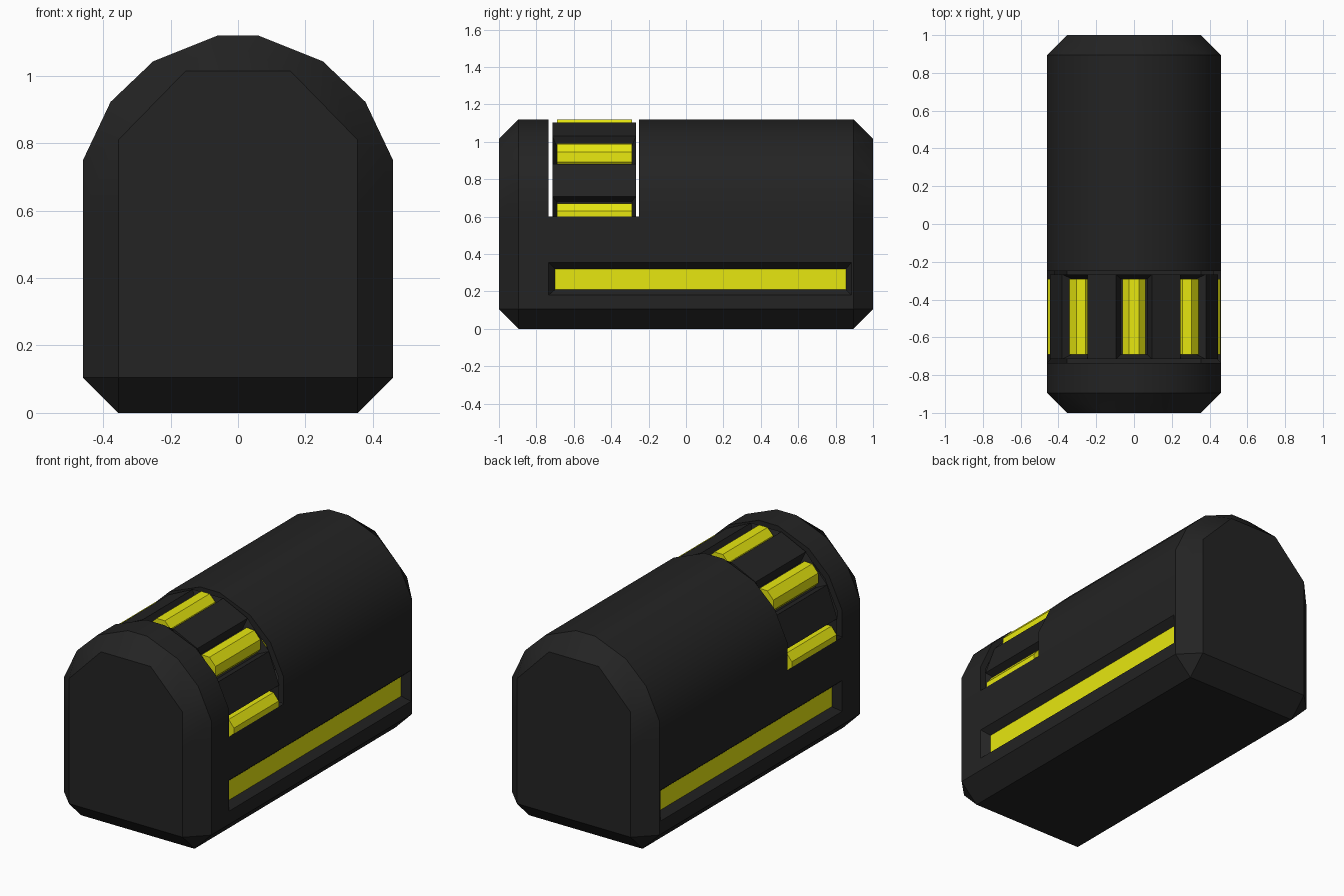
import bpy, bmesh, math
from mathutils import Vector

if "Cube" in bpy.data.objects:
    bpy.data.objects.remove(bpy.data.objects["Cube"])


def material(name, rgb):
    m = bpy.data.materials.new(name)
    m.diffuse_color = (*rgb, 1)
    m.use_nodes = True
    m.node_tree.nodes["Principled BSDF"].inputs["Base Color"].default_value = m.diffuse_color
    return m


BLACK = material("matte black", (0.017, 0.017, 0.017))
YELLOW = material("bright yellow", (0.8, 0.8, 0.005))


def face(bm, pts, mat=0):
    f = bm.faces.new([bm.verts.new(p) for p in pts])
    f.material_index = mat


def funnel(bm, outer, inner, floor_mat=0):
    """Recess: sloped walls from the outer loop to the inner loop, plus floor."""
    n = len(outer)
    for i in range(n):
        j = (i + 1) % n
        face(bm, [outer[i], outer[j], inner[j], inner[i]])
    face(bm, inner, floor_mat)


def finish(bm, name):
    bmesh.ops.remove_doubles(bm, verts=bm.verts, dist=0.0005)
    me = bpy.data.meshes.new(name)
    bm.to_mesh(me)
    bm.free()
    me.materials.append(BLACK)
    me.materials.append(YELLOW)
    ob = bpy.data.objects.new(name, me)
    bpy.context.collection.objects.link(ob)
    return ob


# Hull: half section (x, z) in the middle, and where each point lands on the end cap
S0, S1, Z0, Z1 = -0.735, -0.25, 0.18, 0.355
STRIPE_END, SLOT_Z = 0.885, 0.6
half = [(.355, 0), (.46, .105), (.46, Z0), (.46, Z1), (.46, SLOT_Z), (.46, .75),
        (.378, .923), (.252, 1.043), (.06, 1.12)]
cap_half = [(.355, .105), (.355, .105), (.355, Z0), (.355, Z1), (.355, SLOT_Z), (.355, .81),
            (.355, .81), (.155, 1.015), (.155, 1.015)]


def full(h):
    return h + [(-x, z) for x, z in reversed(h)]


body, cap = full(half), full(cap_half)
n = len(body)
rings = [(-1, cap), (-.895, body), (S0, body), (S1, body), (STRIPE_END, body), (.895, body), (1, cap)]

bm = bmesh.new()
vs = [[bm.verts.new((x, y, z)) for x, z in prof] for y, prof in rings]
for r in range(len(rings) - 1):
    ym = (rings[r][0] + rings[r + 1][0]) / 2
    for i in range(n):
        j = (i + 1) % n
        zm = (body[i][1] + body[j][1]) / 2
        if S0 < ym < S1 and zm > SLOT_Z:
            continue                      # opening for the drum
        if S0 < ym < STRIPE_END and Z0 < zm < Z1 and i != n - 1:
            continue                      # opening for the side stripe
        bm.faces.new([vs[r][i], vs[r][j], vs[r + 1][j], vs[r + 1][i]])
for ring in (vs[0], vs[-1]):
    bm.faces.new(ring)
bmesh.ops.remove_doubles(bm, verts=bm.verts, dist=0.0005)
bmesh.ops.dissolve_degenerate(bm, edges=bm.edges, dist=0.0005)
bmesh.ops.recalc_face_normals(bm, faces=bm.faces)
hull = finish(bm, "hull")
bpy.context.view_layer.objects.active = hull
hull.select_set(True)
bpy.ops.object.shade_smooth_by_angle(angle=math.radians(30))

# Lips on both edges of the drum opening
bm = bmesh.new()
arch = [p for p in body if p[1] >= SLOT_Z]
for y, flip in ((S0, False), (S1, True)):
    for (xa, za), (xb, zb) in zip(arch, arch[1:]):
        k = 0.93
        q = [(xa, y, za), (xb, y, zb), (xb * k, y, .6 + (zb - .6) * k), (xa * k, y, .6 + (za - .6) * k)]
        face(bm, q if not flip else q[::-1])
lip = finish(bm, "opening_lip")
lip.data.flip_normals()

# Recessed yellow stripe on each side
for s, name in ((1, "right_stripe"), (-1, "left_stripe")):
    bm = bmesh.new()

    def rect(x, y0, y1, z0, z1):
        p = [(s * x, y0, z0), (s * x, y1, z0), (s * x, y1, z1), (s * x, y0, z1)]
        return p if s > 0 else p[::-1]

    funnel(bm, rect(.46, S0, STRIPE_END, Z0, Z1), rect(.42, -.70, .855, .21, .32), 1)
    finish(bm, name)

# Drum in the opening: flat panels with a recess every 45 degrees
D0, D1, L0, L1 = -0.715, -0.267, -0.69, -0.29


def P(a, r, t, y):
    """Point at radius r and tangent offset t around the flattened drum axis."""
    c, s = math.cos(a), math.sin(a)
    return Vector((.88 * (r * c - t * s), y, .6 + r * s + t * c))


RO, TO = .504, .107
bm = bmesh.new()
step = math.pi / 4
for k in range(5):
    a = k * step
    funnel(bm, [P(a, RO, -TO, D0), P(a, RO, -TO, D1), P(a, RO, TO, D1), P(a, RO, TO, D0)],
           [P(a, .45, -.08, L0), P(a, .45, -.08, L1), P(a, .45, .08, L1), P(a, .45, .08, L0)])
    if k < 4:
        b = a + step
        face(bm, [P(a, RO, TO, D0), P(a, RO, TO, D1), P(b, RO, -TO, D1), P(b, RO, -TO, D0)])
        # panel end walls
        face(bm, [P(a, RO, TO, D0), P(b, RO, -TO, D0), P(b, .44, -TO, D0), P(a, .44, TO, D0)])
        face(bm, [P(a, RO, TO, D1), P(a, .44, TO, D1), P(b, .44, -TO, D1), P(b, RO, -TO, D1)])
finish(bm, "drum")

# Yellow bars standing in the recesses
for k in range(5):
    bm = bmesh.new()
    a = k * step
    prof = [(.445, -.07), (.483, -.07), (.52, -.03), (.52, .03), (.483, .07), (.445, .07)]
    for i in range(6):
        (r0, t0), (r1, t1) = prof[i], prof[(i + 1) % 6]
        face(bm, [P(a, r0, t0, L0), P(a, r0, t0, L1), P(a, r1, t1, L1), P(a, r1, t1, L0)], 1)
    for y in (L0, L1):
        face(bm, [P(a, r, t, y) for r, t in prof], 1)
    bmesh.ops.remove_doubles(bm, verts=bm.verts, dist=0.0005)
    bmesh.ops.recalc_face_normals(bm, faces=bm.faces)
    finish(bm, "drum_bar_%d" % (k + 1))
